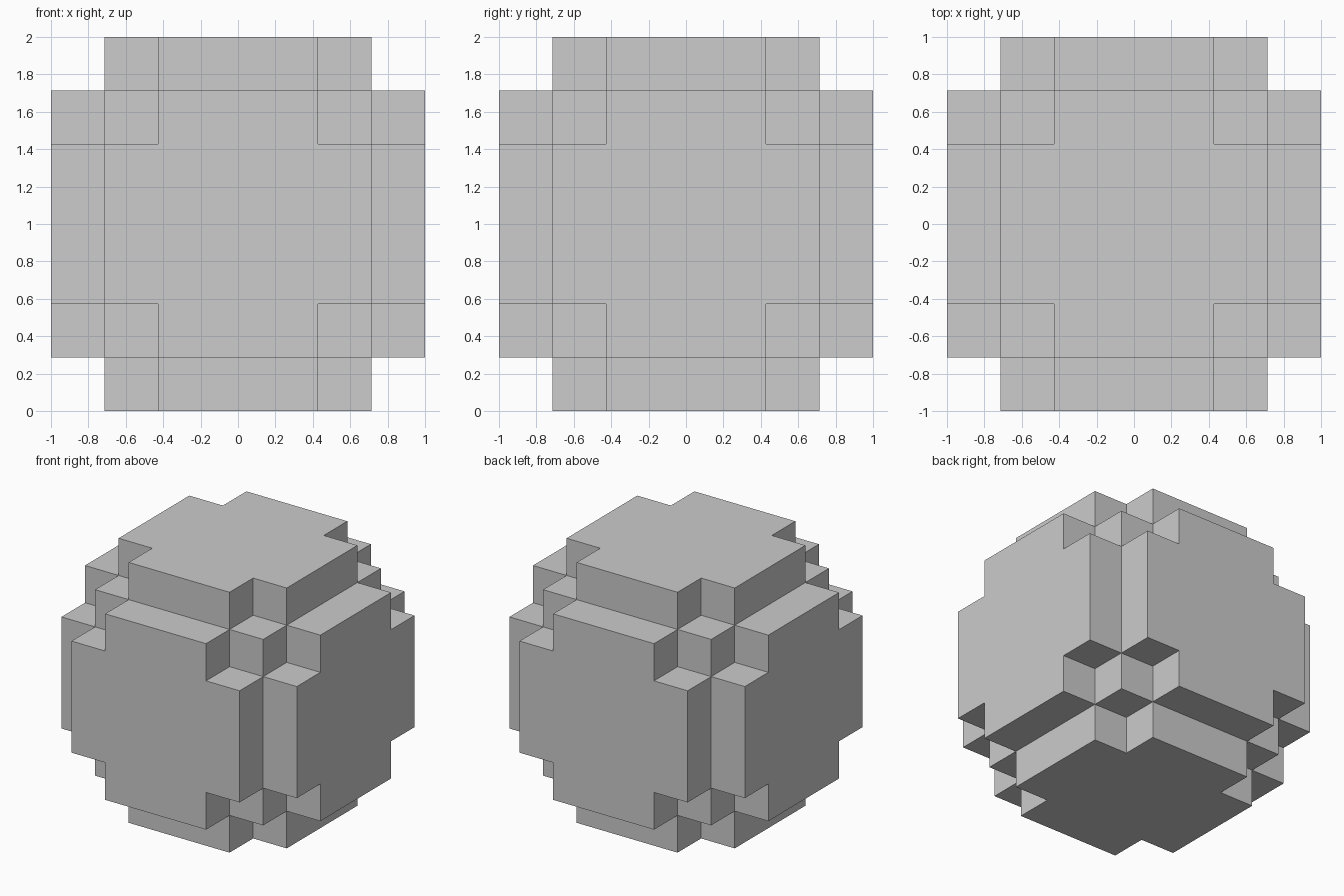
import bpy, bmesh, math
from mathutils import Vector

if "Cube" in bpy.data.objects:
    bpy.data.objects.remove(bpy.data.objects["Cube"])

N = 3               # cells run from -3 to 3 on each axis
CELL = 2.0 / 7.0


def filled(c):
    """Core block of 5 cells a side, plus a notched plate on each side."""
    a, b, d = sorted(abs(v) for v in c)
    if d <= 2:
        return True
    return d == 3 and b <= 2 and a + b < 4


grey = bpy.data.materials.new("light grey")
grey.diffuse_color = (0.604, 0.604, 0.604, 1.0)
grey.use_nodes = True
grey.node_tree.nodes["Principled BSDF"].inputs["Base Color"].default_value = grey.diffuse_color

bm = bmesh.new()
steps = range(-N, N + 1)

# Outer faces of the stepped ball: one square wherever a filled cell meets air
for x in steps:
    for y in steps:
        for z in steps:
            if not filled((x, y, z)):
                continue
            for axis in range(3):
                for sign in (-1, 1):
                    n = Vector((0, 0, 0))
                    n[axis] = sign
                    cell = Vector((x, y, z))
                    if filled(cell + n):
                        continue
                    u = Vector((0, 0, 0))
                    u[(axis + 1) % 3] = 0.5
                    v = n.cross(u)
                    mid = cell + n * 0.5
                    corners = (mid - u - v, mid + u - v, mid + u + v, mid - u + v)
                    bm.faces.new([bm.verts.new(p * CELL + Vector((0, 0, 1)))
                                  for p in corners])

# Weld the squares and merge flat areas into single faces
bmesh.ops.remove_doubles(bm, verts=bm.verts[:], dist=0.001)
bmesh.ops.dissolve_limit(bm, angle_limit=math.radians(1),
                         verts=bm.verts[:], edges=bm.edges[:])
bmesh.ops.recalc_face_normals(bm, faces=bm.faces[:])

mesh = bpy.data.meshes.new("stepped_ball")
bm.to_mesh(mesh)
bm.free()
mesh.materials.append(grey)
ball = bpy.data.objects.new("stepped_ball", mesh)
bpy.context.collection.objects.link(ball)
